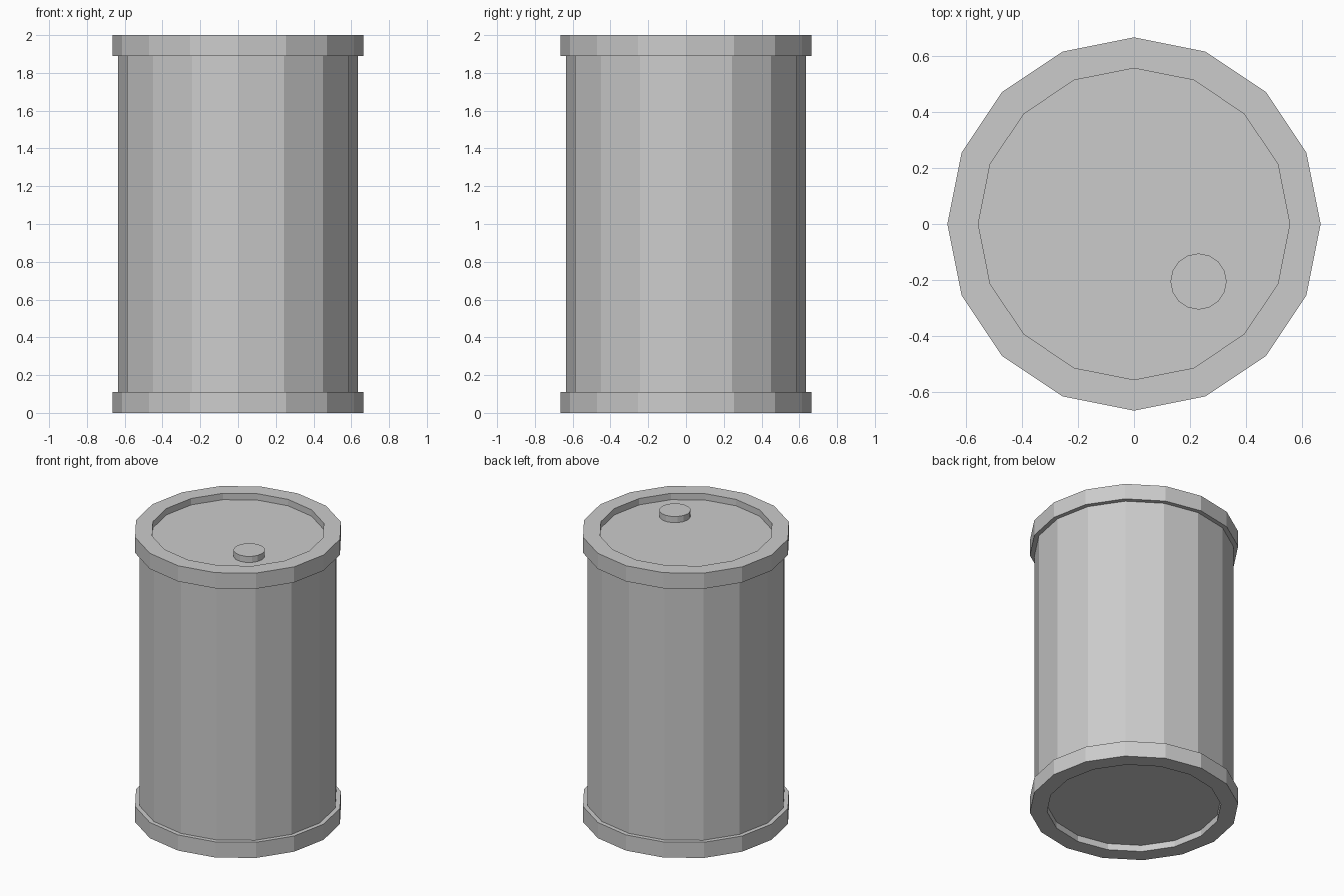
import bpy, math

if "Cube" in bpy.data.objects:
    bpy.data.objects.remove(bpy.data.objects["Cube"])

SIDES = 16


def lathe(name, profile, closed, center=(0, 0)):
    """Revolve (radius, z) points in flat facets; closed joins last to first, otherwise the ends are capped."""
    n = len(profile)
    verts = []
    for r, z in profile:
        for i in range(SIDES):
            a = 2 * math.pi * i / SIDES
            verts.append((center[0] + r * math.cos(a), center[1] + r * math.sin(a), z))
    faces = []
    for k in range(n if closed else n - 1):
        m = (k + 1) % n
        for i in range(SIDES):
            j = (i + 1) % SIDES
            faces.append((k * SIDES + i, k * SIDES + j, m * SIDES + j, m * SIDES + i))
    if not closed:
        faces.append(tuple(reversed(range(SIDES))))
        faces.append(tuple(range((n - 1) * SIDES, n * SIDES)))
    mesh = bpy.data.meshes.new(name)
    mesh.from_pydata(verts, [], faces)
    obj = bpy.data.objects.new(name, mesh)
    bpy.context.collection.objects.link(obj)
    return obj


# Drum body, its ends set back inside the rims
lathe("drum_body", [(0.635, 0.045), (0.635, 1.955)], False)

# Square-section rims at both ends
for name, z in (("bottom_rim", 0.0), ("top_rim", 1.89)):
    lathe(name, [(0.555, z), (0.665, z), (0.665, z + 0.11), (0.555, z + 0.11)], True)

# Filler cap on the lid
lathe("filler_cap", [(0.10, 1.94), (0.10, 1.998)], False, (0.23, -0.205))
